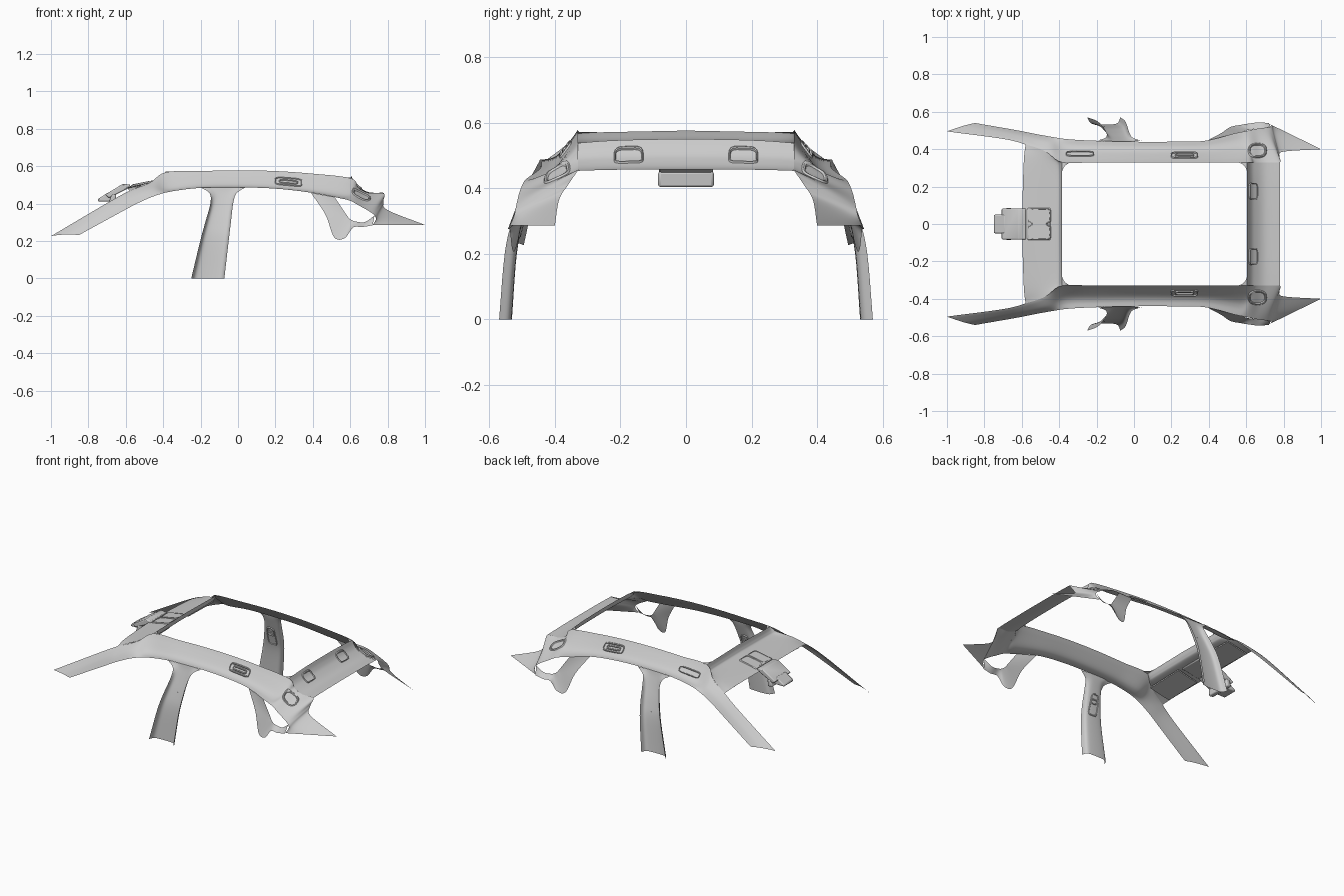
import bpy, bmesh, math
from mathutils import Vector as V
from mathutils.bvhtree import BVHTree

if "Cube" in bpy.data.objects:
    bpy.data.objects.remove(bpy.data.objects["Cube"])


def finish(name, verts, faces, mirror=True, angle=40):
    me = bpy.data.meshes.new(name)
    me.from_pydata([tuple(v) for v in verts], [], faces)
    bm = bmesh.new()
    bm.from_mesh(me)
    bmesh.ops.recalc_face_normals(bm, faces=bm.faces)
    bm.to_mesh(me)
    bm.free()
    ob = bpy.data.objects.new(name, me)
    bpy.context.collection.objects.link(ob)
    if mirror:
        m = ob.modifiers.new("mirror", 'MIRROR')
        m.use_axis = (False, True, False)
    bpy.ops.object.select_all(action='DESELECT')
    ob.select_set(True)
    bpy.context.view_layer.objects.active = ob
    bpy.ops.object.shade_smooth_by_angle(angle=math.radians(angle))
    return ob


def spline(pts, n):
    """Smooth curve through the points."""
    pts = [V(p) for p in pts]
    ext = [2 * pts[0] - pts[1]] + pts + [2 * pts[-1] - pts[-2]]
    out = []
    for i in range(len(pts) - 1):
        a, b, c, d = ext[i:i + 4]
        for k in range(n):
            t = k / n
            out.append(0.5 * (2 * b + (c - a) * t + (2 * a - 5 * b + 4 * c - d) * t * t
                              + (3 * b - a - 3 * c + d) * t ** 3))
    return out + [pts[-1]]


def loft(name, stations, n=6):
    """Smooth sheet through rows of points; returns its search tree."""
    rows = [spline(s, n) for s in stations]
    cols = [spline(c, n) for c in zip(*rows)]
    w, h = len(cols), len(cols[0])
    verts = [p for c in cols for p in c]
    faces = [(i * h + j, i * h + j + 1, (i + 1) * h + j + 1, (i + 1) * h + j)
             for i in range(w - 1) for j in range(h - 1)]
    finish(name, verts, faces)
    return BVHTree.FromPolygons(verts, faces)


def edge_loft(name, pairs, roof=False):
    """Sheet between two edges: hollow along the roof, slightly bowed on the pillars."""
    st = []
    for p, q in pairs:
        p, q = V(p), V(q)
        hollow = .92 if roof and -.4 < p.x < .61 else 0
        bulge = .007 if roof and p.x < -.4 else 0
        row = [p]
        for t, deep in ((.18, .32), (.5, .80), (.73, .97)):
            m = p.lerp(q, t) + V((0, .5, .85)) * bulge * 4 * t * (1 - t)
            m.z += (q.z - p.z) * (deep - t) * hollow
            row.append(m)
        st.append(row + [q])
    return loft(name, st)


def ring(name, tree, centre, a, b, power, axis='z', width=.008, height=.006, mirror=True):
    """Raised rounded frame draped over a sheet."""
    n, verts, faces = 32, [], []
    for k in range(n):
        t = 2 * math.pi * k / n
        c, s = math.cos(t), math.sin(t)
        c = math.copysign(abs(c) ** power, c)
        s = math.copysign(abs(s) ** power, s)
        for off, lift in ((0, 0), (-.3 * width, height), (-.7 * width, height), (-width, 0)):
            u, v = centre[0] + c * (a + off), centre[1] + s * (b + off)
            o, d = ((V((u, v, 2)), V((0, 0, -1))) if axis == 'z'
                    else (V((u, -2, v)), V((0, 1, 0))))
            hit, nor, _, _ = tree.ray_cast(o, d)
            if hit is None:
                hit, nor, _, _ = tree.find_nearest(V((u, v, .45)))
            if nor.dot(d) > 0:
                nor = -nor
            verts.append(hit + nor * lift)
    for k in range(n):
        m = (k + 1) % n
        faces += [(4 * k + j, 4 * k + j + 1, 4 * m + j + 1, 4 * m + j) for j in range(3)]
    finish(name, verts, faces, mirror)


def extrude_y(name, profile, half, bevel=.006):
    """Solid from an x/z outline, spanning -half..half in y."""
    n = len(profile)
    verts = [(x, y, z) for y in (-half, half) for x, z in profile]
    faces = [tuple(range(n)), tuple(range(n, 2 * n))]
    faces += [(i, (i + 1) % n, n + (i + 1) % n, n + i) for i in range(n)]
    ob = finish(name, verts, faces, False)
    b = ob.modifiers.new("bevel", 'BEVEL')
    b.width, b.segments = bevel, 2


# Side rail: windscreen pillar, hollow roof edge and rear quarter in one sweep
rail = edge_loft("side_rail", [
    ((-1, .495, .226), (-.85, .54, .232)),
    ((-.7, .455, .403), (-.62, .50, .358)),
    ((-.58, .425, .468), (-.53, .482, .405)),
    ((-.47, .385, .513), (-.44, .466, .443)),
    ((-.385, .33, .568), (-.35, .453, .466)),
    ((-.2, .33, .574), (-.2, .445, .484)),
    ((0, .33, .578), (0, .44, .487)),
    ((.2, .33, .574), (.2, .44, .48)),
    ((.4, .33, .56), (.38, .445, .46)),
    ((.605, .33, .535), (.54, .485, .43)),
    ((.645, .33, .483), (.60, .497, .415)),
    ((.70, .33, .457), (.65, .508, .388)),
    ((.78, .33, .454), (.70, .515, .36)),
    ((.778, .36, .41), (.73, .52, .337)),
    ((.80, .387, .365), (.737, .525, .315)),
    ((1, .4, .286), (.72, .537, .286))], roof=True)

# Front header with upturned lip at the roof opening
header = loft("front_header", [
    [(-.60, 0, .49), (-.5, 0, .51), (-.415, 0, .527), (-.395, 0, .545), (-.385, 0, .576)],
    [(-.59, .32, .482), (-.5, .3, .506), (-.415, .29, .524), (-.395, .29, .541), (-.385, .29, .57)],
    [(-.58, .425, .468), (-.5, .40, .503), (-.43, .362, .528), (-.405, .343, .545),
     (-.385, .33, .568)]], 6)

# Rear header, steep at the opening and flat behind
rear = loft("rear_header", [
    [(.605, y, .55 - d), (.62, y, .518 - d), (.645, y, .49 - d * .7), (.70, y, .461 - d * .4),
     (.78, y, .458 - d * .4)]
    for y, d in ((0, 0), (.12, .001), (.24, .005), (.33, .012))])

# Rounded corners of the roof opening
for label, cx, sx, z in (("front", -.385, 1, .567), ("rear", .605, -1, .535)):
    r = .06
    pts = [(cx, .33, z)]
    for k in range(9):
        t = math.pi / 2 * k / 8
        pts.append((cx + sx * r * (1 - math.cos(t)), .33 - r * (1 - math.sin(t)), z + .004))
    finish(label + "_opening_corner", pts, [(0, k, k + 1) for k in range(1, 9)])

# Rear door pillar and lower frame of the quarter window
edge_loft("quarter_window_frame", [
    ((.516, .475, .435), (.39, .445, .458)),
    ((.58, .492, .34), (.468, .487, .34)),
    ((.593, .498, .322), (.514, .518, .22)),
    ((.607, .502, .312), (.57, .53, .215)),
    ((.63, .506, .304), (.615, .537, .272)),
    ((.68, .51, .302), (.665, .543, .275)),
    ((.73, .52, .337), (.72, .54, .284))])

# Centre pillar: shallow channel, open outward
rows = []
for z, x0, x1, yo, yi in ((.487, -.20, .04, .445, .437), (.455, -.152, -.008, .462, .445),
                          (.40, -.148, -.026, .492, .463), (.30, -.175, -.038, .53, .495),
                          (.20, -.202, -.05, .553, .517), (.0, -.25, -.073, .57, .532)):
    w = x1 - x0
    rows.append([(x0, yo, z), (x0 + .1 * w, yi + .008, z), (x0 + .3 * w, yi, z),
                 (x0 + .7 * w, yi, z), (x0 + .92 * w, yi + .008, z), (x1, yo, z)])
pillar = loft("centre_pillar", rows, 5)

# Frames and recesses draped over the trim
ring("speaker_ring", rail, (.66, .393), .05, .04, .8, width=.012)
ring("grab_handle_frame", rail, (.27, .367), .073, .018, .4, width=.006)
ring("grab_handle_grip", rail, (.27, .367), .05, .009, .4, width=.006)
ring("driver_side_frame", rail, (-.288, .375), .075, .014, .4, width=.005, mirror=False)
ring("rear_lamp_frame", rear, (.638, .175), .025, .045, .4, width=.006)
ring("belt_guide", pillar, (-.095, .35), .028, .032, .7, axis='y')
ring("belt_adjuster_frame", pillar, (-.10, .30), .033, .05, .4, axis='y', height=.003)
ring("console_frame", header, (-.505, .043), .062, .042, .35)

# Sun visors under the front header
visor = []
for x, z in ((-.575, .482), (-.43, .512)):
    visor += [(x, y, z + dz) for y, dz in ((.1, 0), (.36, -.006), (.36, -.014), (.1, -.008))]
finish("sun_visor", visor, [(0, 1, 2, 3), (4, 5, 6, 7), (0, 1, 5, 4), (1, 2, 6, 5),
                            (2, 3, 7, 6), (3, 0, 4, 7)])

# Overhead console, mirror mount, sensor cover and mirror
extrude_y("overhead_console", [(-.57, .490), (-.445, .513), (-.445, .523), (-.57, .501)], .085)
extrude_y("mirror_mount", [(-.71, .448), (-.617, .505), (-.575, .502), (-.58, .485),
                           (-.69, .43)], .083)
extrude_y("sensor_cover", [(-.75, .412), (-.748, .425), (-.69, .462), (-.665, .412)], .05)
extrude_y("rear_view_mirror", [(-.69, .408), (-.675, .452), (-.65, .452), (-.655, .402)],
          .085, .008)
